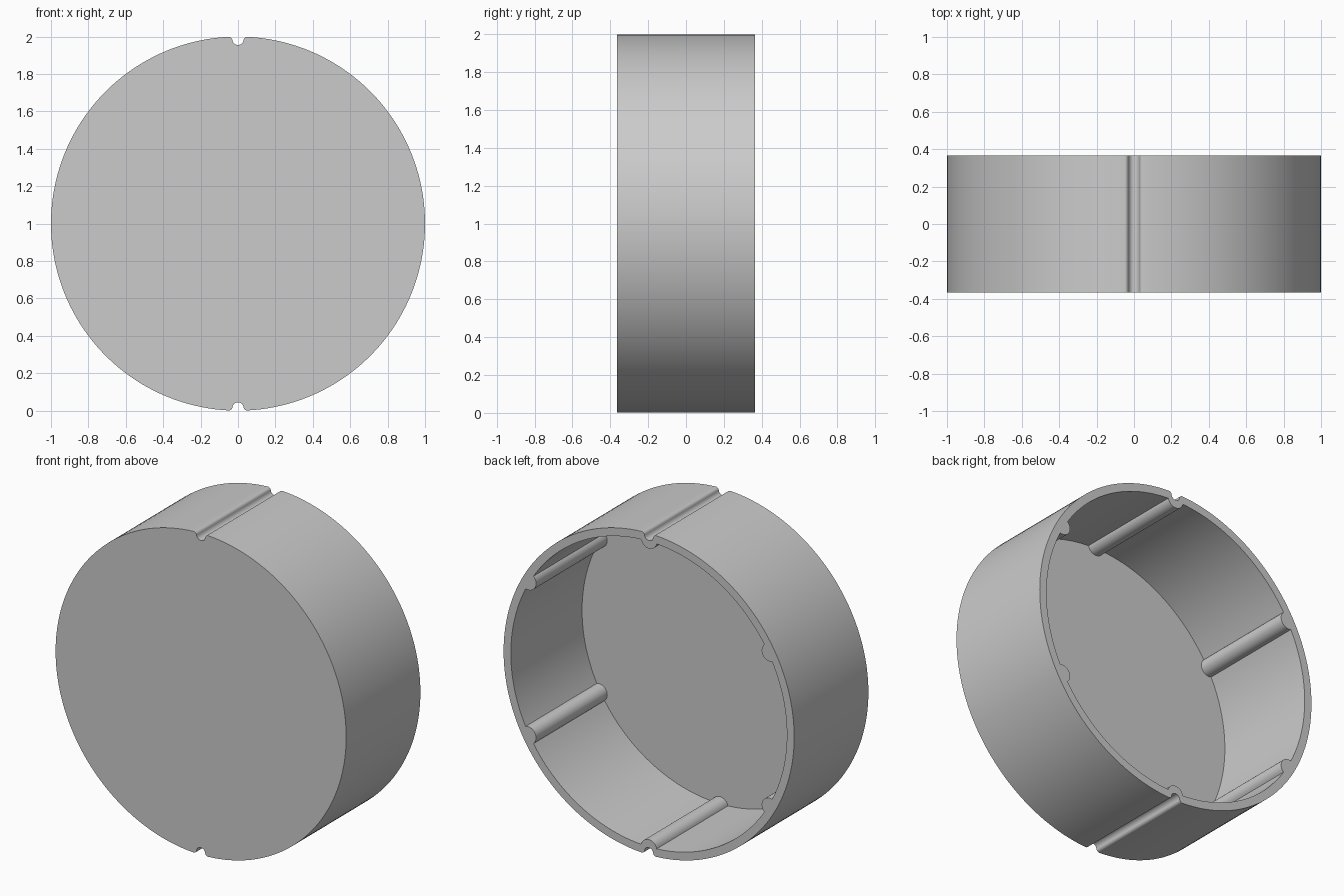
import bpy, bmesh
from math import sin, cos, pi, atan2, sqrt, acos, radians
from mathutils import Vector

cube = bpy.data.objects.get("Cube")
if cube:
    bpy.data.objects.remove(cube)

RADIUS, INNER, HALF_DEPTH, FLOOR = 1.0, 0.95, 0.365, 0.03
RIB_R, RIB_AT = 0.055, 0.96          # rib bead radius and distance from axis
GROOVE_R, GROOVE_AT, FILLET = 0.03, 0.985, 0.02


def arc(cx, cz, r, a0, a1, n):
    """Points on an arc, both ends included."""
    return [Vector((cx + r * cos(a0 + (a1 - a0) * i / n),
                    cz + r * sin(a0 + (a1 - a0) * i / n))) for i in range(n + 1)]


def turned(points, angle):
    c, s = cos(angle), sin(angle)
    return [Vector((p.x * c - p.y * s, p.x * s + p.y * c)) for p in points]


def joined(points):
    """Drop coincident neighbours of a closed loop."""
    return [p for i, p in enumerate(points) if (p - points[i - 1]).length > 1e-5]


def outer_outline():
    # Half a turn starting at a groove on the +x axis, repeated twice
    a, b, d = RADIUS - FILLET, GROOVE_R + FILLET, GROOVE_AT
    fx = (a * a - b * b + d * d) / (2 * d)
    fz = sqrt(a * a - fx * fx)
    rim = atan2(fz, fx)
    toward = atan2(-fz, d - fx)
    away = atan2(fz, fx - d)
    half = arc(d, 0, GROOVE_R, 2 * pi - away, away, 12)
    half += arc(fx, fz, FILLET, toward, rim, 8)
    half += arc(0, 0, RADIUS, rim, pi - rim, 80)
    half += turned(arc(fx, -fz, FILLET, -rim, -toward, 8), pi)
    return joined(turned(half, pi / 2) + turned(half, -pi / 2))


def inner_outline():
    # One sixth of a turn starting at a rib, repeated six times
    x = (INNER ** 2 - RIB_R ** 2 + RIB_AT ** 2) / (2 * RIB_AT)
    edge = acos(x / INNER)
    meet = atan2(INNER * sin(edge), x - RIB_AT)
    sixth = arc(RIB_AT, 0, RIB_R, 2 * pi - meet, meet, 14)
    sixth += arc(0, 0, INNER, edge, pi / 3 - edge, 26)
    points = []
    for k in range(6):
        points += turned(sixth, pi / 2 + k * pi / 3)
    return joined(points)


def loop(bm, points, y):
    verts = [bm.verts.new((p.x, y, p.y + RADIUS)) for p in points]
    edges = [bm.edges.new((verts[i - 1], v)) for i, v in enumerate(verts)]
    return verts, edges


def wall(bm, first, second):
    for i in range(len(first)):
        bm.faces.new((first[i - 1], first[i], second[i], second[i - 1]))


bm = bmesh.new()
outer, inner = outer_outline(), inner_outline()
front, _ = loop(bm, outer, -HALF_DEPTH)
back, back_edges = loop(bm, outer, HALF_DEPTH)
bottom, _ = loop(bm, inner, -HALF_DEPTH + FLOOR)
mouth, mouth_edges = loop(bm, inner, HALF_DEPTH)

# Outer shell, inner shell with ribs, front plate, floor and open rim
wall(bm, front, back)
wall(bm, bottom, mouth)
bm.faces.new(front)
bm.faces.new(bottom)
bmesh.ops.triangle_fill(bm, edges=back_edges + mouth_edges, use_beauty=True,
                        normal=(0, 1, 0))
bmesh.ops.recalc_face_normals(bm, faces=bm.faces)

mesh = bpy.data.meshes.new("round_cap")
bm.to_mesh(mesh)
bm.free()
cap = bpy.data.objects.new("round_cap", mesh)
bpy.context.collection.objects.link(cap)

grey = bpy.data.materials.new("light_grey")
grey.use_nodes = True
colour = (0.6, 0.6, 0.6, 1)
grey.diffuse_color = colour
grey.node_tree.nodes["Principled BSDF"].inputs["Base Color"].default_value = colour
mesh.materials.append(grey)

bpy.context.view_layer.objects.active = cap
cap.select_set(True)
bpy.ops.object.shade_smooth_by_angle(angle=radians(30))
